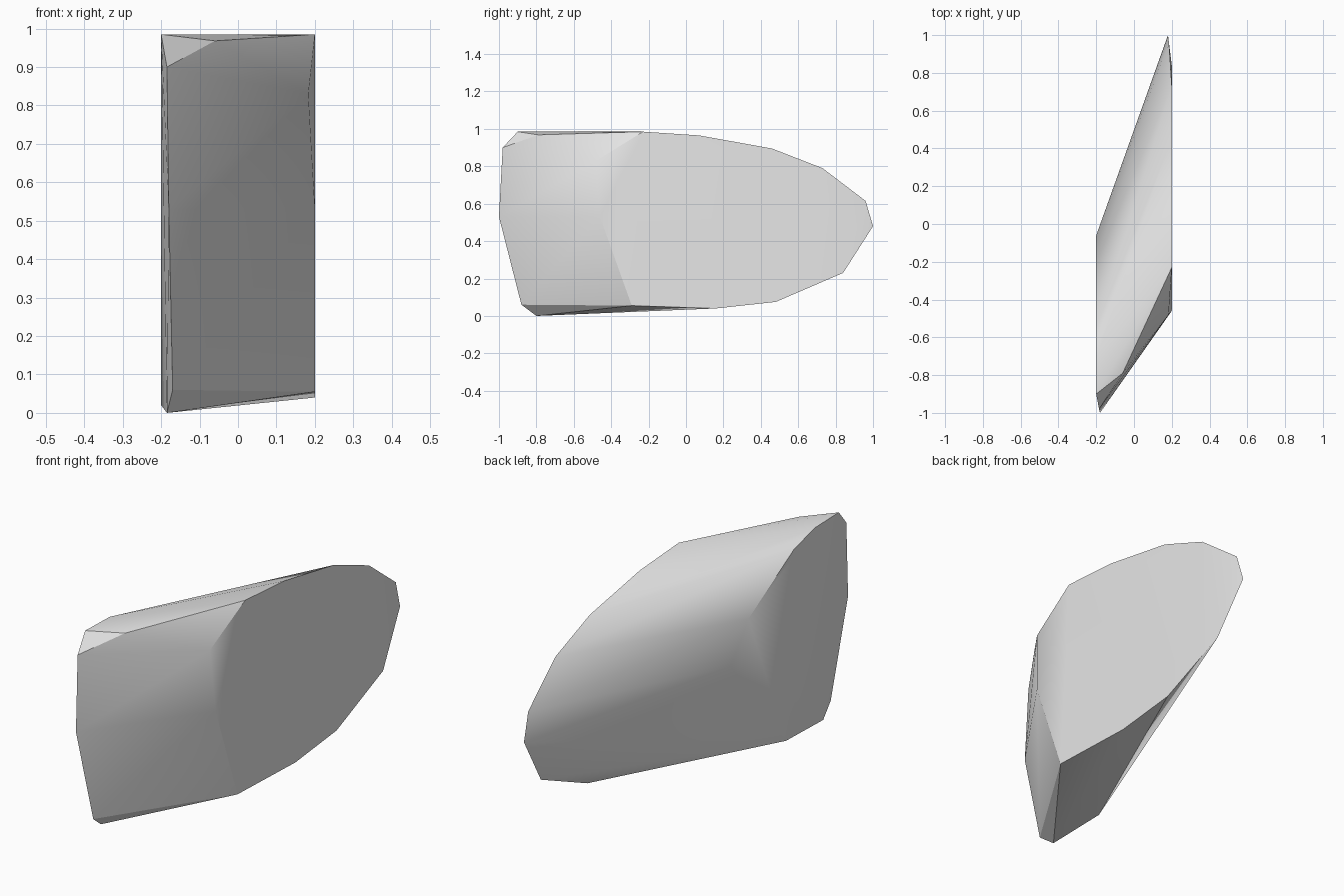
import bpy
import bmesh
import math

# Remove the default cube
cube = bpy.data.objects.get("Cube")
if cube:
    bpy.data.objects.remove(cube, do_unlink=True)

HALF_WIDTH = 0.2


def flat_material(name, color):
    material = bpy.data.materials.new(name)
    material.use_nodes = True
    material.diffuse_color = color
    material.node_tree.nodes["Principled BSDF"].inputs["Base Color"].default_value = color
    return material


def side_profile(x, outline):
    """Place a (y, z) outline on the plane at x."""
    return [(x, y, z) for y, z in outline]


# Long oval facet on the left side
left_facet = side_profile(HALF_WIDTH, [
    (-.23, .985), (.07, .965), (.46, .895), (.73, .79), (.84, .23),
    (.48, .075), (.16, .04), (-.29, .055), (-.46, .53)])

# Shorter facet on the right side, shifted towards the front
right_facet = side_profile(-HALF_WIDTH, [
    (-.9, .985), (-.71, .98), (-.55, .935), (-.2, .73), (-.06, .55),
    (-.49, .02)])

# Chipped corners along the slanted front and at the back tip
front_chips = [(-.185, -.98, .9), (-.18, -1, .53), (-.17, -.88, .06),
               (-.185, -.8, 0), (-.06, -.79, .968), (.183, -.48, .83)]
back_tip = [(.185, .96, .615), (.18, 1, .48)]

# Wrap the facets and chips in one convex slab
bm = bmesh.new()
for point in left_facet + right_facet + front_chips + back_tip:
    bm.verts.new(point)
hull = bmesh.ops.convex_hull(bm, input=bm.verts[:])
loose = {v for v in hull["geom_interior"] + hull["geom_unused"]
         if isinstance(v, bmesh.types.BMVert)}
bmesh.ops.delete(bm, geom=list(loose), context="VERTS")
bmesh.ops.dissolve_limit(bm, angle_limit=math.radians(1),
                         verts=bm.verts[:], edges=bm.edges[:])
bmesh.ops.recalc_face_normals(bm, faces=bm.faces[:])

mesh = bpy.data.meshes.new("slanted_stone")
bm.to_mesh(mesh)
bm.free()
mesh.materials.append(flat_material("light grey", (.8, .8, .8, 1)))

stone = bpy.data.objects.new("slanted_stone", mesh)
bpy.context.collection.objects.link(stone)

# Soft shading across shallow facets, crisp edges elsewhere
bpy.ops.object.select_all(action="DESELECT")
stone.select_set(True)
bpy.context.view_layer.objects.active = stone
bpy.ops.object.shade_smooth_by_angle(angle=math.radians(30))
